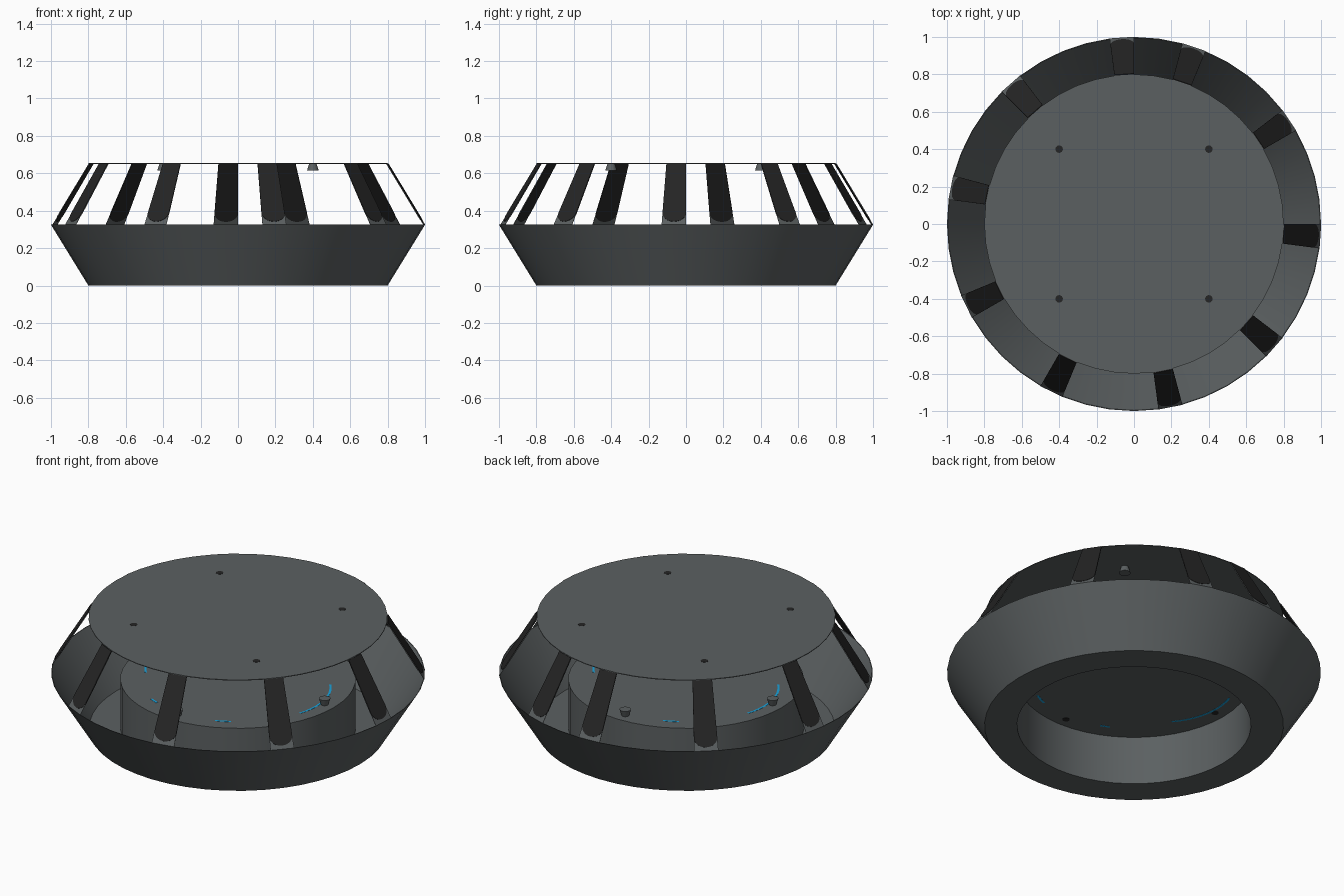
import bpy, bmesh, math
from mathutils import Matrix, Vector

SEGMENTS = 48
BASE_Z, RIM_Z, DECK_Z, TOP_Z = 0.0, 0.325, 0.29, 0.655
RIM_R, LID_R, DRUM_R = 1.0, 0.8, 0.63

cube = bpy.data.objects.get("Cube")
if cube:
    bpy.data.objects.remove(cube, do_unlink=True)


def material(name, colour):
    mat = bpy.data.materials.new(name)
    mat.use_nodes = True
    mat.diffuse_color = (*colour, 1)
    shader = mat.node_tree.nodes["Principled BSDF"]
    shader.inputs["Base Color"].default_value = (*colour, 1)
    shader.inputs["Roughness"].default_value = 0.7
    return mat


GREY = material("hull grey", (0.105, 0.117, 0.12))
BLACK = material("strut black", (0.018, 0.018, 0.018))
CYAN = material("light cyan", (0.01, 0.37, 0.72))


def finish(name, bm, mat):
    bmesh.ops.recalc_face_normals(bm, faces=bm.faces)
    mesh = bpy.data.meshes.new(name)
    bm.to_mesh(mesh)
    bm.free()
    mesh.materials.append(mat)
    obj = bpy.data.objects.new(name, mesh)
    bpy.context.collection.objects.link(obj)
    bpy.ops.object.select_all(action="DESELECT")
    obj.select_set(True)
    bpy.context.view_layer.objects.active = obj
    bpy.ops.object.shade_smooth_by_angle(angle=math.radians(30))
    return obj


def lathe(name, profile, mat):
    """Spin a closed (radius, height) outline about the vertical axis."""
    bm = bmesh.new()
    verts = [bm.verts.new((r, 0, z)) for r, z in profile]
    edges = [bm.edges.new(pair) for pair in zip(verts, verts[1:] + verts[:1])]
    bmesh.ops.spin(bm, geom=verts + edges, axis=(0, 0, 1), cent=(0, 0, 0),
                   angle=math.tau, steps=SEGMENTS)
    bmesh.ops.remove_doubles(bm, verts=bm.verts, dist=0.0001)
    return finish(name, bm, mat)


def plate(name, points, offset, mat):
    """Thicken a flat outline by an offset vector."""
    bm = bmesh.new()
    face = bm.faces.new([bm.verts.new(p) for p in points])
    # keep the first face as the back of the plate
    out = bmesh.ops.extrude_face_region(bm, geom=[face], use_keep_orig=True)
    moved = [g for g in out["geom"] if isinstance(g, bmesh.types.BMVert)]
    bmesh.ops.translate(bm, verts=moved, vec=offset)
    return finish(name, bm, mat)


# Thin flared hull with a flat floor and a raised hollow drum
T = 0.004
lathe("hull", [(RIM_R, RIM_Z), (LID_R, BASE_Z), (DRUM_R - T, BASE_Z),
               (DRUM_R - T, DECK_Z - T), (0, DECK_Z - T), (0, DECK_Z),
               (DRUM_R, DECK_Z), (DRUM_R, BASE_Z + T),
               (LID_R - T, BASE_Z + T), (RIM_R - T, RIM_Z)], GREY)

# Thin flat lid
lathe("lid", [(0, TOP_Z - T), (LID_R, TOP_Z - T), (LID_R, TOP_Z), (0, TOP_Z)], GREY)

# Sloping struts: one facet of the upper cone each
HALF = math.pi / SEGMENTS
SLOPE = Vector((TOP_Z - RIM_Z, 0, RIM_R - LID_R)).normalized()


def facet_point(turn, u, t, lift):
    r = RIM_R + (LID_R - RIM_R) * t
    p = Vector((r * math.cos(HALF), u * r * math.sin(HALF), RIM_Z + (TOP_Z - RIM_Z) * t))
    return turn @ (p + SLOPE * lift)


for i in range(10):
    turn = Matrix.Rotation(math.tau / SEGMENTS * (9.5 - 5 * i), 3, "Z")
    backing = [(-1, 0), (1, 0), (1, 0.99), (-1, 0.99)]
    plate(f"strut_backing_{i + 1}", [facet_point(turn, u, t, -0.001) for u, t in backing],
          turn @ SLOPE * 0.002, GREY)
    arc = [math.pi * k / 12 for k in range(13)]
    cover = [(math.cos(a), 0.19 - 0.14 * math.sin(a)) for a in arc]
    cover += [(-1, 0.99), (1, 0.99)]
    plate(f"strut_cover_{i + 1}", [facet_point(turn, u, t, -0.003) for u, t in cover],
          turn @ SLOPE * 0.006, BLACK)


# Flared studs: four under the lid, four on top of the drum
def cone(name, x, y, z, low, high, depth, mat):
    bm = bmesh.new()
    bmesh.ops.create_cone(bm, cap_ends=True, segments=16, radius1=low, radius2=high,
                          depth=depth, matrix=Matrix.Translation((x, y, z)))
    finish(name, bm, mat)


STUD_R, STUD_H = 0.566, 0.036
for i in range(4):
    a = math.pi / 4 + i * math.pi / 2
    x, y = STUD_R * math.cos(a), STUD_R * math.sin(a)
    cone(f"lid_stud_{i + 1}", x, y, TOP_Z - T - STUD_H / 2, 0.031, 0.02, STUD_H, GREY)
    cone(f"lid_stud_hole_{i + 1}", x, y, TOP_Z, 0.02, 0.02, 0.002, BLACK)
    a = i * math.pi / 2
    x, y = STUD_R * math.cos(a), STUD_R * math.sin(a)
    cone(f"drum_stud_{i + 1}", x, y, DECK_Z + STUD_H / 2, 0.02, 0.031, STUD_H, GREY)
    cone(f"drum_stud_hole_{i + 1}", x, y, DECK_Z - T, 0.02, 0.02, 0.002, BLACK)

# Broken ring of light, showing on both sides of the drum top
ARCS = [(-18, 26, 0.55, 0.5), (64, 70, 0.53, 0.53), (112, 121, 0.545, 0.545)]
for half in (0, 180):
    for start, end, r0, r1 in ARCS:
        steps = 10
        inner, outer = [], []
        for k in range(steps + 1):
            f = k / steps
            a = math.radians(half + start + (end - start) * f)
            r = r0 + (r1 - r0) * f * f
            d = Vector((math.cos(a), math.sin(a), 0))
            low = Vector((0, 0, DECK_Z - T - 0.001))
            inner.append(d * (r - 0.006) + low)
            outer.append(d * (r + 0.006) + low)
        plate(f"light_arc_{half + start}", outer + inner[::-1],
              Vector((0, 0, T + 0.002)), CYAN)
